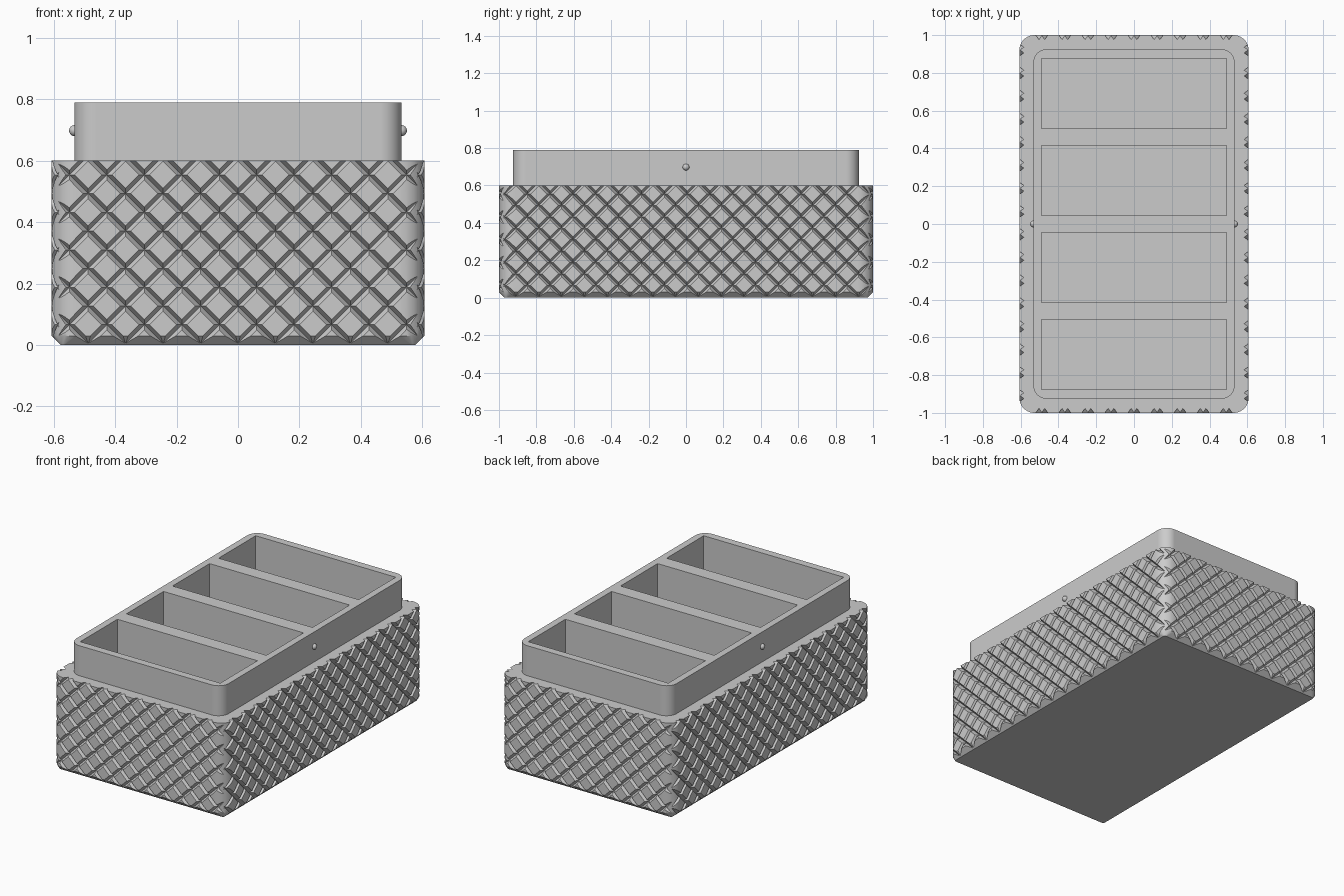
import bpy, bmesh, math
from mathutils import Vector

if "Cube" in bpy.data.objects:
    bpy.data.objects.remove(bpy.data.objects["Cube"], do_unlink=True)

HX, HY, BODY_TOP, LIP_TOP = 0.607, 1.0, 0.6, 0.79
PITCH, GROOVE_HALF, GROOVE_DEPTH = 0.122, 0.012, 0.024

grey = bpy.data.materials.new("plain grey")
grey.use_nodes = True
grey.diffuse_color = (0.6, 0.6, 0.6, 1)
grey.node_tree.nodes["Principled BSDF"].inputs["Base Color"].default_value = (0.6, 0.6, 0.6, 1)


def finish(bm, name):
    bmesh.ops.recalc_face_normals(bm, faces=bm.faces)
    mesh = bpy.data.meshes.new(name)
    bm.to_mesh(mesh)
    bm.free()
    mesh.materials.append(grey)
    obj = bpy.data.objects.new(name, mesh)
    bpy.context.collection.objects.link(obj)
    return obj


def activate(obj):
    bpy.ops.object.select_all(action='DESELECT')
    obj.select_set(True)
    bpy.context.view_layer.objects.active = obj


def rounded_loop(hx, hy, r, z, seg=10):
    """Rounded rectangle outline at height z."""
    pts = []
    for k, (sx, sy) in enumerate([(1, 1), (-1, 1), (-1, -1), (1, -1)]):
        for i in range(seg + 1):
            a = math.pi / 2 * (k + i / seg)
            pts.append((sx * (hx - r) + r * math.cos(a), sy * (hy - r) + r * math.sin(a), z))
    return pts


def loft(name, loops):
    """Closed solid through a stack of outlines."""
    bm = bmesh.new()
    rings = [[bm.verts.new(p) for p in loop] for loop in loops]
    n = len(rings[0])
    for a, b in zip(rings, rings[1:]):
        for i in range(n):
            j = (i + 1) % n
            bm.faces.new((a[i], a[j], b[j], b[i]))
    bm.faces.new(rings[0])
    bm.faces.new(rings[-1])
    return finish(bm, name)


def groove_cutter(name, axis, slope, centre):
    """Parallel slanted V prisms along both faces across one axis."""
    bm = bmesh.new()
    half_len = HX if axis == 'y' else HY
    face_at = HY if axis == 'y' else HX
    out = 0.012
    wide = GROOVE_HALF * (GROOVE_DEPTH + out) / GROOVE_DEPTH
    along = Vector((slope, 1))
    across = Vector((1, -slope)).normalized()
    count = int((half_len + 0.8) / PITCH)
    for side in (-1, 1):
        for k in range(-count, count + 1):
            ends = []
            for z in (-0.08, BODY_TOP + 0.08):
                mid = Vector((centre + k * PITCH, 0.005)) + along * (z - 0.005)
                tri = []
                for w, n in ((-wide, out), (wide, out), (0, -GROOVE_DEPTH)):
                    u, h = mid + across * w
                    d = side * (face_at + n)
                    tri.append(bm.verts.new((u, d, h) if axis == 'y' else (d, u, h)))
                ends.append(tri)
            a, b = ends
            bm.faces.new(a)
            bm.faces.new(b)
            for i in range(3):
                j = (i + 1) % 3
                bm.faces.new((a[i], a[j], b[j], b[i]))
    return finish(bm, name)


def cut(obj, cutter):
    cutter.hide_render = True
    activate(obj)
    mod = obj.modifiers.new("cut", 'BOOLEAN')
    mod.operation = 'DIFFERENCE'
    mod.solver = 'EXACT'
    mod.object = cutter
    bpy.ops.object.modifier_apply(modifier=mod.name)


# Outer body: rounded corners, chamfer running down to a squarer base
body = loft("knurled_body", [
    rounded_loop(HX - 0.03, HY - 0.03, 0.012, 0.0),
    rounded_loop(HX, HY, 0.08, 0.03),
    rounded_loop(HX, HY, 0.08, BODY_TOP),
])

# Raised lip that the lid would slide over
lip = loft("raised_lip", [
    rounded_loop(0.533, 0.925, 0.07, BODY_TOP),
    rounded_loop(0.533, 0.925, 0.07, LIP_TOP),
])

# Diamond knurling on all four walls
cutters = []
for axis, centre in (('y', 0.0), ('x', -0.055)):
    for slope in (1, -1):
        cutters.append(groove_cutter("groove_cutter", axis, slope, centre))
        cut(body, cutters[-1])

# Four compartments running through lip and body
bm = bmesh.new()
FLOOR = 0.04
for i in range(4):
    made = bmesh.ops.create_cube(bm, size=1)["verts"]
    bmesh.ops.scale(bm, verts=made, vec=(0.98, 0.371, 0.86))
    bmesh.ops.translate(bm, verts=made, vec=(0, (i - 1.5) * 0.461, FLOOR + 0.43))
cutters.append(finish(bm, "compartment_cutter"))
cut(body, cutters[-1])
cut(lip, cutters[-1])

for c in cutters:
    bpy.data.objects.remove(c, do_unlink=True)

# Snap bumps on the long sides of the lip
bumps = []
for side, label in ((1, "left"), (-1, "right")):
    bm = bmesh.new()
    bmesh.ops.create_uvsphere(bm, u_segments=20, v_segments=12, radius=0.018)
    bmesh.ops.translate(bm, verts=bm.verts, vec=(side * 0.532, 0, 0.698))
    bumps.append(finish(bm, label + "_snap_bump"))

for obj in [body, lip] + bumps:
    activate(obj)
    bpy.ops.object.shade_smooth_by_angle(angle=math.radians(30))
for obj in (body, lip):
    mod = obj.modifiers.new("weighted_normals", 'WEIGHTED_NORMAL')
    mod.keep_sharp = True
